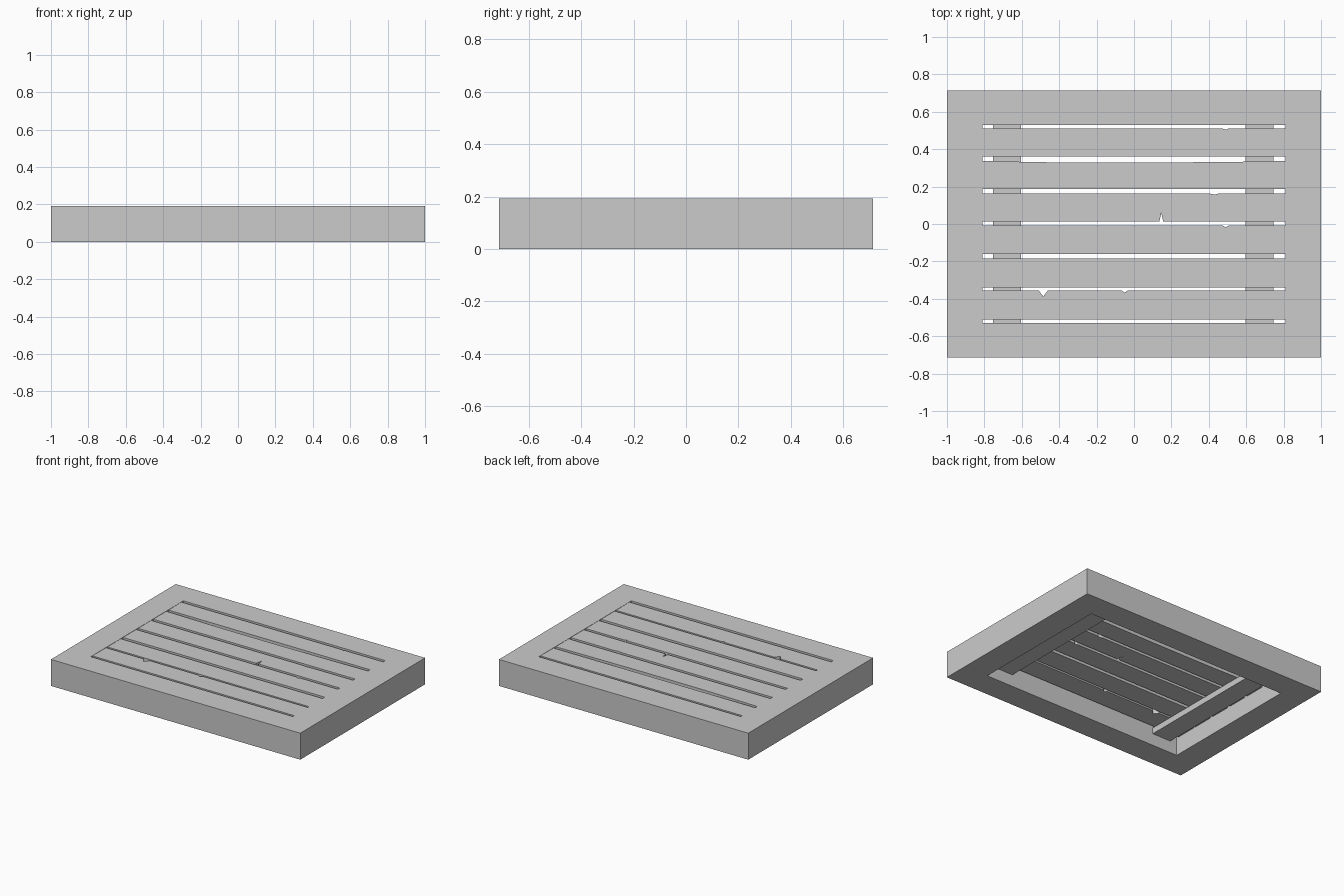
import bpy, bmesh

if "Cube" in bpy.data.objects:
    bpy.data.objects.remove(bpy.data.objects["Cube"])

TOP = 0.192
OX, OY = 1.0, 0.715      # outer half sizes
IX, IY = 0.81, 0.53      # opening half sizes


def new_object(name, bm):
    bmesh.ops.recalc_face_normals(bm, faces=bm.faces)
    mesh = bpy.data.meshes.new(name)
    bm.to_mesh(mesh)
    bm.free()
    obj = bpy.data.objects.new(name, mesh)
    bpy.context.collection.objects.link(obj)
    return obj


def prism(name, outline, z0, z1):
    bm = bmesh.new()
    face = bm.faces.new([bm.verts.new((x, y, z0)) for x, y in outline])
    ext = bmesh.ops.extrude_face_region(bm, geom=[face], use_keep_orig=True)
    verts = [g for g in ext["geom"] if isinstance(g, bmesh.types.BMVert)]
    bmesh.ops.translate(bm, verts=verts, vec=(0, 0, z1 - z0))
    return new_object(name, bm)


def chip(x, y, edge_y, width):
    return [(x - width / 2, edge_y), (x, y), (x + width / 2, edge_y)]


# Surrounding frame: rectangular section swept round the opening
bm = bmesh.new()
corners = [(-1, -1), (1, -1), (1, 1), (-1, 1)]
section = [(OX, OY, 0), (OX, OY, TOP), (IX, IY, TOP), (IX, IY, 0)]
rings = [[bm.verts.new((sx * a, sy * b, z)) for a, b, z in section] for sx, sy in corners]
for i in range(4):
    a, b = rings[i], rings[(i + 1) % 4]
    for j in range(4):
        k = (j + 1) % 4
        bm.faces.new((a[j], a[k], b[k], b[j]))
new_object("outer_frame", bm)

# Slats: bottom y, top y, chips along bottom edge, chips along top edge
slats = [
    (-0.510, -0.355, [], chip(-0.485, -0.387, -0.355, 0.05) + chip(-0.05, -0.367, -0.355, 0.035)),
    (-0.340, -0.185, [], []),
    (-0.160, -0.009, [], chip(0.49, -0.018, -0.009, 0.03)),
    (0.013, 0.163, chip(0.146, 0.06, 0.013, 0.02), chip(0.43, 0.157, 0.163, 0.05)),
    (0.186, 0.337, [], [(-0.68, 0.334), (-0.35, 0.328), (0.1, 0.328), (0.6, 0.333)]),
    (0.360, 0.510, [], chip(0.49, 0.504, 0.510, 0.03)),
]
for i, (y0, y1, low, high) in enumerate(slats):
    outline = [(-IX, y0)] + low + [(IX, y0), (IX, y1)] + high[::-1] + [(-IX, y1)]
    prism(f"slat_{i + 1}", outline, 0.13, TOP - 0.002)

# Cross battens under the slats
for side, x0, x1 in (("left", -0.755, -0.605), ("right", 0.595, 0.745)):
    prism(f"batten_{side}", [(x0, -IY), (x1, -IY), (x1, IY), (x0, IY)], 0.087, 0.13)
